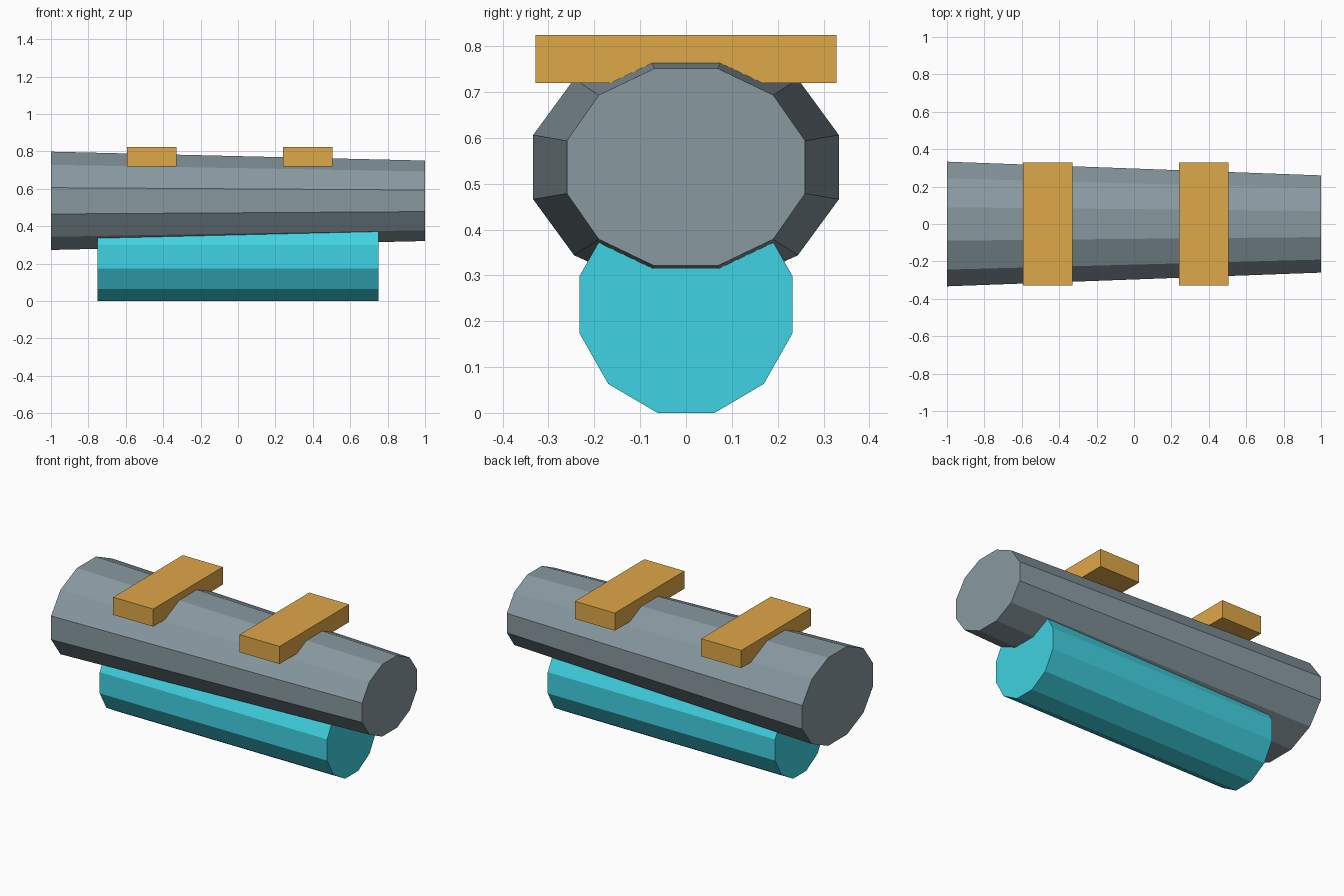
import bpy, bmesh, math

if "Cube" in bpy.data.objects:
    bpy.data.objects.remove(bpy.data.objects["Cube"])


def material(name, rgb):
    m = bpy.data.materials.new(name)
    lin = [((c / 255 + 0.055) / 1.055) ** 2.4 for c in rgb]
    m.diffuse_color = (*lin, 1)
    m.use_nodes = True
    m.node_tree.nodes["Principled BSDF"].inputs["Base Color"].default_value = m.diffuse_color
    return m


def finish(name, bm, mat):
    bmesh.ops.recalc_face_normals(bm, faces=bm.faces)
    mesh = bpy.data.meshes.new(name)
    bm.to_mesh(mesh)
    bm.free()
    mesh.materials.append(mat)
    bpy.context.collection.objects.link(bpy.data.objects.new(name, mesh))


def tube(name, z, ends, mat, sides=12):
    """Solid oval cylinder along x; ends are (x, y radius, z radius)."""
    bm = bmesh.new()
    angles = [math.tau * (i + 0.5) / sides for i in range(sides)]
    rings = [[bm.verts.new((x, ry * math.cos(a), z + rz * math.sin(a)))
              for a in angles] for x, ry, rz in ends]
    for ring in rings:
        bm.faces.new(ring)
    for i in range(sides):
        j = (i + 1) % sides
        bm.faces.new((rings[0][i], rings[0][j], rings[1][j], rings[1][i]))
    finish(name, bm, mat)


def block(name, x, z, size, mat):
    bm = bmesh.new()
    bmesh.ops.create_cube(bm, size=1)
    bmesh.ops.scale(bm, vec=size, verts=bm.verts)
    bmesh.ops.translate(bm, vec=(x, 0, z), verts=bm.verts)
    finish(name, bm, mat)


grey = material("slate grey", (136, 153, 160))
cyan = material("cyan", (64, 210, 226))
tan = material("ochre", (223, 168, 72))

# Tapered main body
tube("main_body", 0.536, [(-1, 0.345, 0.272), (1, 0.269, 0.2226)], grey)
# Straight cylinder slung underneath
tube("lower_cylinder", 0.236, [(-0.75, 0.24, 0.2443), (0.75, 0.24, 0.2443)], cyan)
# Cross bars on top
for side, x in (("left", -0.462), ("right", 0.372)):
    block(side + "_cross_bar", x, 0.772, (0.264, 0.656, 0.105), tan)
